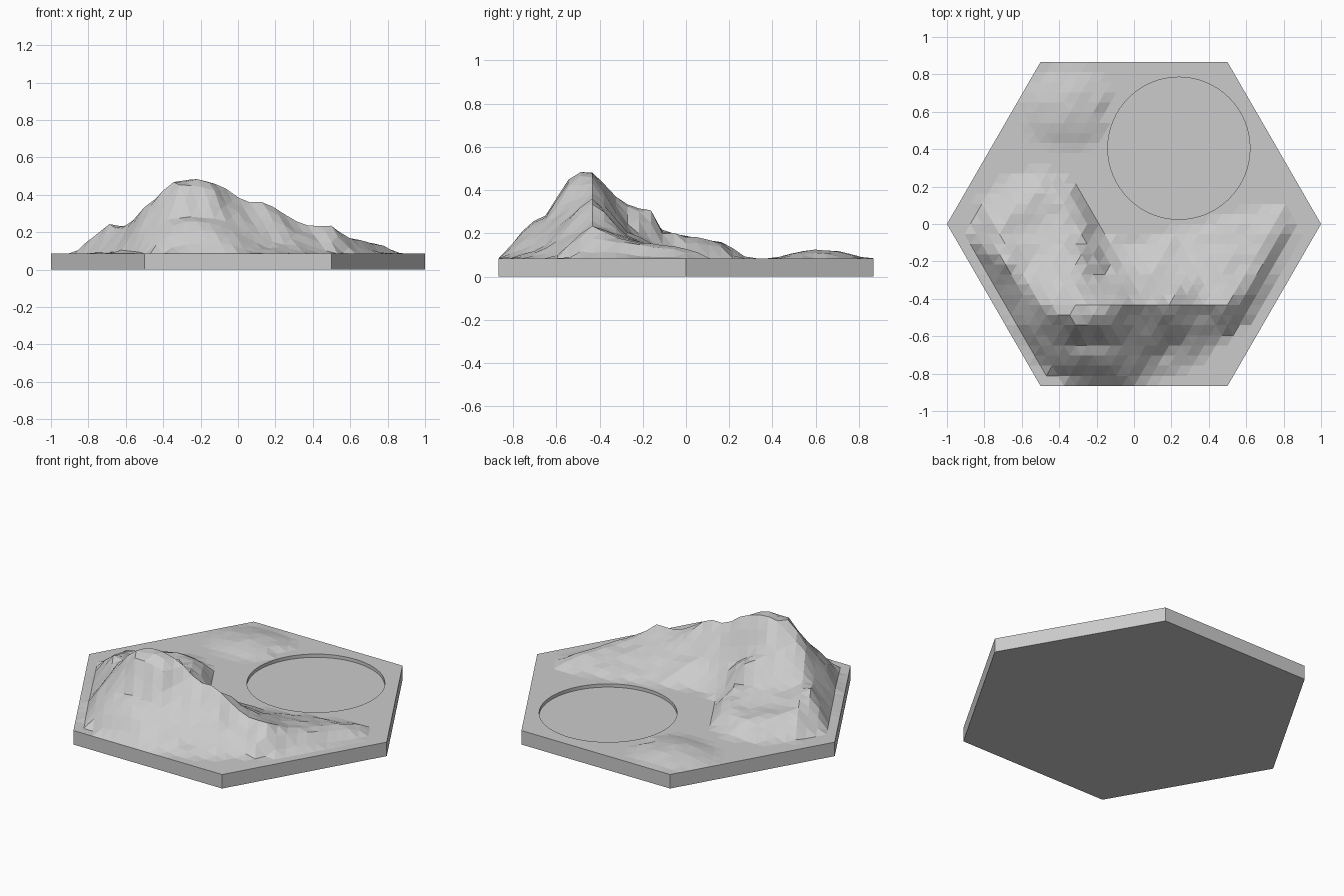
import bpy, bmesh, math, random
from mathutils import Vector
from mathutils.bvhtree import BVHTree
from mathutils.geometry import delaunay_2d_cdt

cube = bpy.data.objects.get("Cube")
if cube:
    bpy.data.objects.remove(cube, do_unlink=True)

random.seed(4)
BASE = 0.085                    # thickness of the hexagonal plate
RECESS_DEPTH = 0.02
RECESS_CENTRE = Vector((0.24, 0.405))
RECESS_RADIUS = 0.38
STEPS = 16                      # terrain lattice steps per hexagon side

stone = bpy.data.materials.new("stone grey")
stone.use_nodes = True
stone.diffuse_color = (0.6, 0.6, 0.6, 1)
shader = stone.node_tree.nodes["Principled BSDF"]
shader.inputs["Base Color"].default_value = stone.diffuse_color
shader.inputs["Roughness"].default_value = 0.9


def add_object(name, bm):
    bmesh.ops.recalc_face_normals(bm, faces=bm.faces)
    mesh = bpy.data.meshes.new(name)
    bm.to_mesh(mesh)
    bm.free()
    mesh.materials.append(stone)
    obj = bpy.data.objects.new(name, mesh)
    bpy.context.collection.objects.link(obj)
    return obj


def ring(bm, sides, radius, centre, z):
    angles = [math.tau * k / sides for k in range(sides)]
    return [bm.verts.new((centre.x + radius * math.cos(a),
                          centre.y + radius * math.sin(a), z)) for a in angles]


def bridge(bm, lower, upper):
    for k in range(len(lower)):
        n = (k + 1) % len(lower)
        bm.faces.new((lower[k], lower[n], upper[n], upper[k]))


# Hexagonal base with a shallow round recess
bm = bmesh.new()
origin = Vector((0, 0))
hex_low = ring(bm, 6, 1, origin, 0)
hex_top = ring(bm, 6, 1, origin, BASE)
rim = ring(bm, 64, RECESS_RADIUS, RECESS_CENTRE, BASE)
floor = ring(bm, 64, RECESS_RADIUS, RECESS_CENTRE, BASE - RECESS_DEPTH)
bm.faces.new(hex_low)
bm.faces.new(floor)
bridge(bm, hex_low, hex_top)
bridge(bm, floor, rim)
outline = []
for loop in (hex_top, rim):
    for k, v in enumerate(loop):
        outline.append(bm.edges.get((v, loop[(k + 1) % len(loop)])))
bmesh.ops.triangle_fill(bm, edges=outline, use_beauty=True)
add_object("hexagonal_base", bm)

# Landform lines of the mountain: the foot lies on the plate
foot = [(-.88, -.1), (-.78, -.28), (-.65, -.52), (-.51, -.75), (-.32, -.85),
        (0, -.86), (.32, -.77), (.48, -.61), (.62, -.5), (.75, -.25), (.88, 0),
        (.8, .12), (.45, .04), (.2, -.04), (0, -.12), (-.17, -.07),
        (-.25, .1), (-.32, .22), (-.5, .3), (-.66, .26), (-.82, .11)]
summit = [(-.36, -.48, .47), (-.28, -.42, .485), (-.2, -.5, .49),
          (-.3, -.55, .46), (-.14, -.56, .42), (-.08, -.43, .45)]
east_crest = [(.03, -.42, .375), (.16, -.44, .36), (.28, -.44, .27),
              (.36, -.43, .235), (.5, -.45, .245), (.57, -.37, .195),
              (.65, -.25, .165), (.76, -.04, .14)]
north_spur = [(-.33, -.32, .365), (-.27, -.17, .315), (-.27, -.11, .21),
              (-.4, -.1, .205), (-.27, 0, .185)]
west_shoulder = [(-.5, -.42, .335), (-.6, -.32, .245), (-.7, -.2, .24),
                 (-.74, -.01, .19), (-.64, .08, .18), (-.48, .17, .16),
                 (-.35, .13, .165), (-.52, -.02, .165)]
south_shelves = [(-.4, -.62, .28), (-.25, -.64, .285), (-.25, -.7, .27),
                 (-.08, -.64, .27), (-.54, -.54, .23), (-.36, -.75, .2),
                 (-.15, -.76, .215), (0, -.74, .17)]
east_cliff = [(.12, -.6, .22), (.3, -.59, .17), (.15, -.69, .125),
              (.34, -.69, .1)]
inner_slope = [(.08, -.28, .21), (.15, -.17, .16), (.35, -.27, .18),
               (.5, -.15, .14), (-.1, -.25, .2)]

marks = [Vector((x, y, BASE)) for x, y in foot]
for line in (summit, east_crest, north_spur, west_shoulder, south_shelves,
             east_cliff, inner_slope):
    marks += [Vector(p) for p in line]
flat = delaunay_2d_cdt([m.xy for m in marks], [], [], 0, 1e-5)
skin = [Vector((v.x, v.y, marks[src[0]].z)) for v, src in zip(flat[0], flat[3])]
landform = BVHTree.FromPolygons(skin, flat[2])


def mountain_height(x, y):
    hit = landform.ray_cast(Vector((x, y, 2)), Vector((0, 0, -1)))[0]
    rise = hit.z - BASE if hit else 0
    if rise < 0.004:
        return 0
    return rise + random.uniform(-1, 1) * min(0.005, rise * 0.3)


def mound_height(x, y):
    d = math.hypot((x + 0.35) / 0.27, (y - 0.62) / 0.22)
    if d >= 1:
        return 0
    return 0.042 * (1 - d * d) ** 1.3 * random.uniform(0.8, 1)


def add_terrain(name, height):
    # Triangular lattice matching the hexagon, keeping only raised faces
    bm = bmesh.new()
    grid = {}
    for j in range(-STEPS, STEPS + 1):
        for i in range(-STEPS, STEPS + 1):
            if abs(i + j) <= STEPS:
                x = (i + j / 2) / STEPS
                y = j * math.sqrt(3) / 2 / STEPS
                # Ground around the recess stays level
                gap = (Vector((x, y)) - RECESS_CENTRE).length - RECESS_RADIUS
                rise = height(x, y) if gap > 1 / STEPS else 0
                grid[i, j] = bm.verts.new((x, y, BASE + rise))
    for j in range(-STEPS, STEPS):
        for i in range(-STEPS - 1, STEPS):
            for tri in (((i, j), (i + 1, j), (i, j + 1)),
                        ((i + 1, j), (i + 1, j + 1), (i, j + 1))):
                if all(t in grid for t in tri):
                    corners = [grid[t] for t in tri]
                    if max(v.co.z for v in corners) > BASE + 0.001:
                        bm.faces.new(corners)
    bmesh.ops.delete(bm, geom=[v for v in bm.verts if not v.link_faces], context="VERTS")
    obj = add_object(name, bm)
    # Open sheets must face upward
    if sum(p.normal.z for p in obj.data.polygons) < 0:
        obj.data.flip_normals()


add_terrain("rocky_mountain", mountain_height)
add_terrain("low_mound", mound_height)
